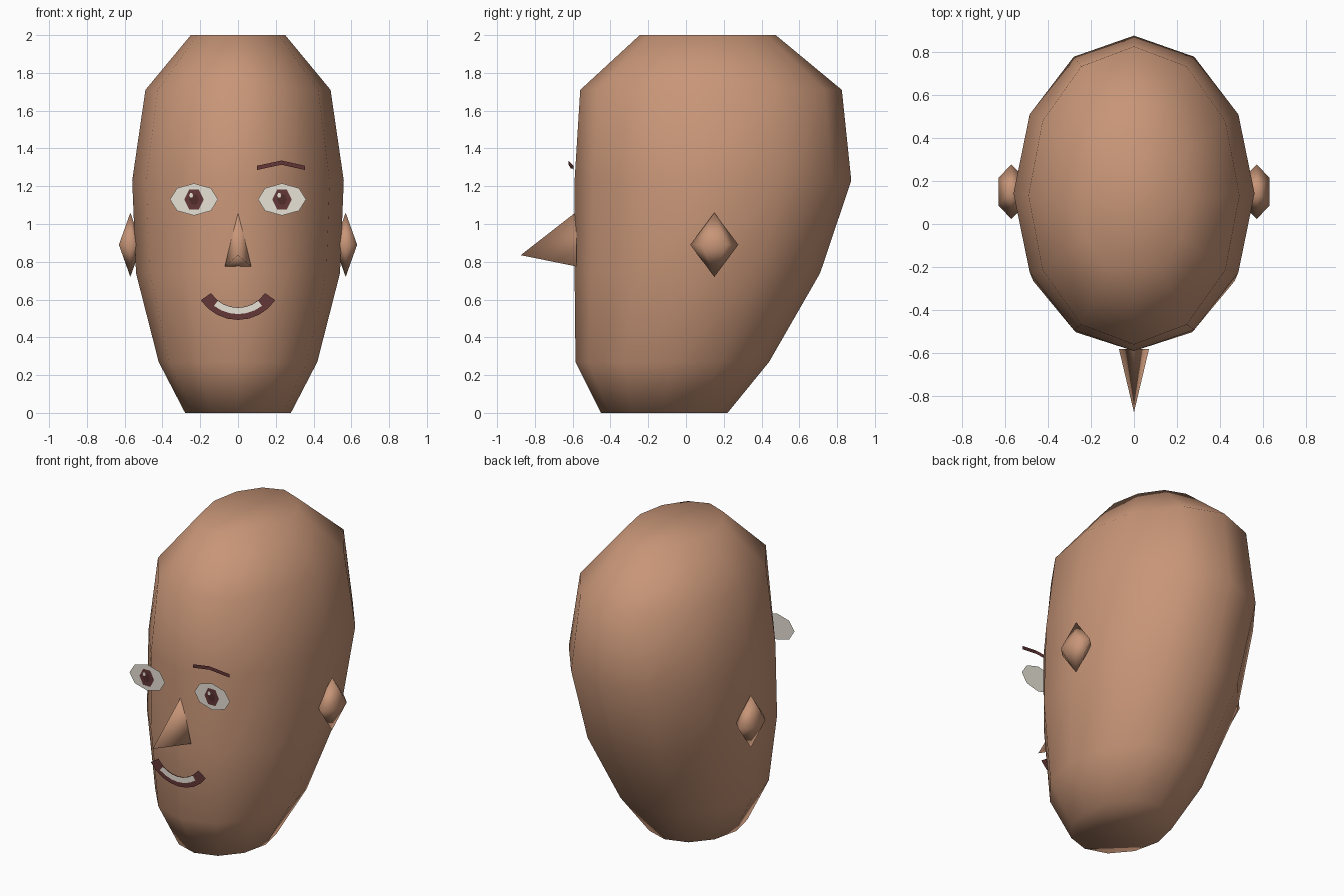
import bpy
import bmesh
from math import sin, cos, pi, radians

if "Cube" in bpy.data.objects:
    bpy.data.objects.remove(bpy.data.objects["Cube"])


def material(name, rgb):
    mat = bpy.data.materials.new(name)
    mat.use_nodes = True
    color = (*rgb, 1)
    mat.diffuse_color = color
    mat.node_tree.nodes["Principled BSDF"].inputs["Base Color"].default_value = color
    return mat


skin = material("skin", (0.58, 0.305, 0.188))
white = material("eye_white", (0.83, 0.79, 0.70))
maroon = material("dark_maroon", (0.13, 0.038, 0.038))
dark = material("pupil_maroon", (0.085, 0.025, 0.025))


def finish(name, bm, mat, smooth=False):
    mesh = bpy.data.meshes.new(name)
    for face in bm.faces:
        face.smooth = smooth
    bm.to_mesh(mesh)
    bm.free()
    mesh.materials.append(mat)
    obj = bpy.data.objects.new(name, mesh)
    bpy.context.collection.objects.link(obj)
    return obj


def disc(name, mat, x, y, z, rx, rz, sides):
    """Flat polygon facing the front."""
    bm = bmesh.new()
    ring = [2 * pi * i / sides for i in range(sides)]
    bm.faces.new([bm.verts.new((x + rx * cos(a), y, z + rz * sin(a))) for a in ring])
    return finish(name, bm, mat)


def strip(name, mat, upper, lower):
    """Ribbon of quads facing the front, between two point rows."""
    bm = bmesh.new()
    top = [bm.verts.new(p) for p in upper]
    low = [bm.verts.new(p) for p in lower]
    for i in range(len(top) - 1):
        bm.faces.new((top[i], low[i], low[i + 1], top[i + 1]))
    return finish(name, bm, mat)


def smile(name, mat, y, r_in, r_out, spread, steps):
    """Arc band hanging below a centre on the face."""
    angles = [radians(spread) * (2 * i / steps - 1) for i in range(steps + 1)]

    def row(r):
        return [(r * sin(a), y, 0.73 - r * cos(a)) for a in angles]
    return strip(name, mat, row(r_in), row(r_out))


# Head: twelve-sided rings of height, half width, front y, back y
SIDES = 12
profile = [
    (0.0, 0.28, -0.45, 0.22),
    (0.27, 0.42, -0.585, 0.44),
    (0.74, 0.54, -0.59, 0.71),
    (1.23, 0.56, -0.59, 0.875),
    (1.71, 0.49, -0.56, 0.825),
    (2.0, 0.25, -0.245, 0.475),
]
bm = bmesh.new()
rings = []
for z, rx, front, back in profile:
    mid, ry = (front + back) / 2, (back - front) / 2
    rings.append([bm.verts.new((rx * sin(2 * pi * i / SIDES),
                                mid - ry * cos(2 * pi * i / SIDES), z))
                  for i in range(SIDES)])
for a, b in zip(rings, rings[1:]):
    for i in range(SIDES):
        j = (i + 1) % SIDES
        bm.faces.new((a[i], a[j], b[j], b[i]))
bm.faces.new(rings[0][::-1])
bm.faces.new(rings[-1])
finish("head", bm, skin, smooth=True)

# Nose: three-sided cone
bm = bmesh.new()
tip = bm.verts.new((0, -0.875, 0.835))
base = [bm.verts.new(p) for p in ((0, -0.58, 1.065), (-0.07, -0.58, 0.775), (0.07, -0.58, 0.775))]
for i in range(3):
    bm.faces.new((tip, base[i], base[(i + 1) % 3]))
bmesh.ops.recalc_face_normals(bm, faces=bm.faces)
finish("nose", bm, skin, smooth=True)

for side, s in (("left", 1), ("right", -1)):
    # Ears: six-sided spindles
    bm = bmesh.new()
    bmesh.ops.create_uvsphere(bm, u_segments=6, v_segments=2, radius=1)
    bmesh.ops.scale(bm, vec=(0.07, 0.127, 0.17), verts=bm.verts)
    bmesh.ops.translate(bm, vec=(0.57 * s, 0.15, 0.89), verts=bm.verts)
    finish(side + "_ear", bm, skin, smooth=True)

    # Eyes: stacked flat plates
    x = 0.233 * s
    disc(side + "_eye", white, x, -0.597, 1.13, 0.127, 0.085, 8)
    disc(side + "_iris", maroon, x, -0.602, 1.13, 0.052, 0.06, 6)
    disc(side + "_pupil", dark, x, -0.605, 1.13, 0.027, 0.03, 6)
    disc(side + "_eye_glint", white, x - 0.015, -0.608, 1.152, 0.011, 0.013, 6)

# Single eyebrow over the left eye
brow = [(0.10, -0.605, 1.297), (0.23, -0.622, 1.325), (0.355, -0.595, 1.297)]
strip("left_eyebrow", maroon,
      [(x, y, z + 0.011) for x, y, z in brow],
      [(x, y, z - 0.011) for x, y, z in brow])

# Mouth and teeth
smile("mouth", maroon, -0.612, 0.172, 0.238, 56, 8)
smile("teeth", white, -0.618, 0.174, 0.207, 38, 6)
